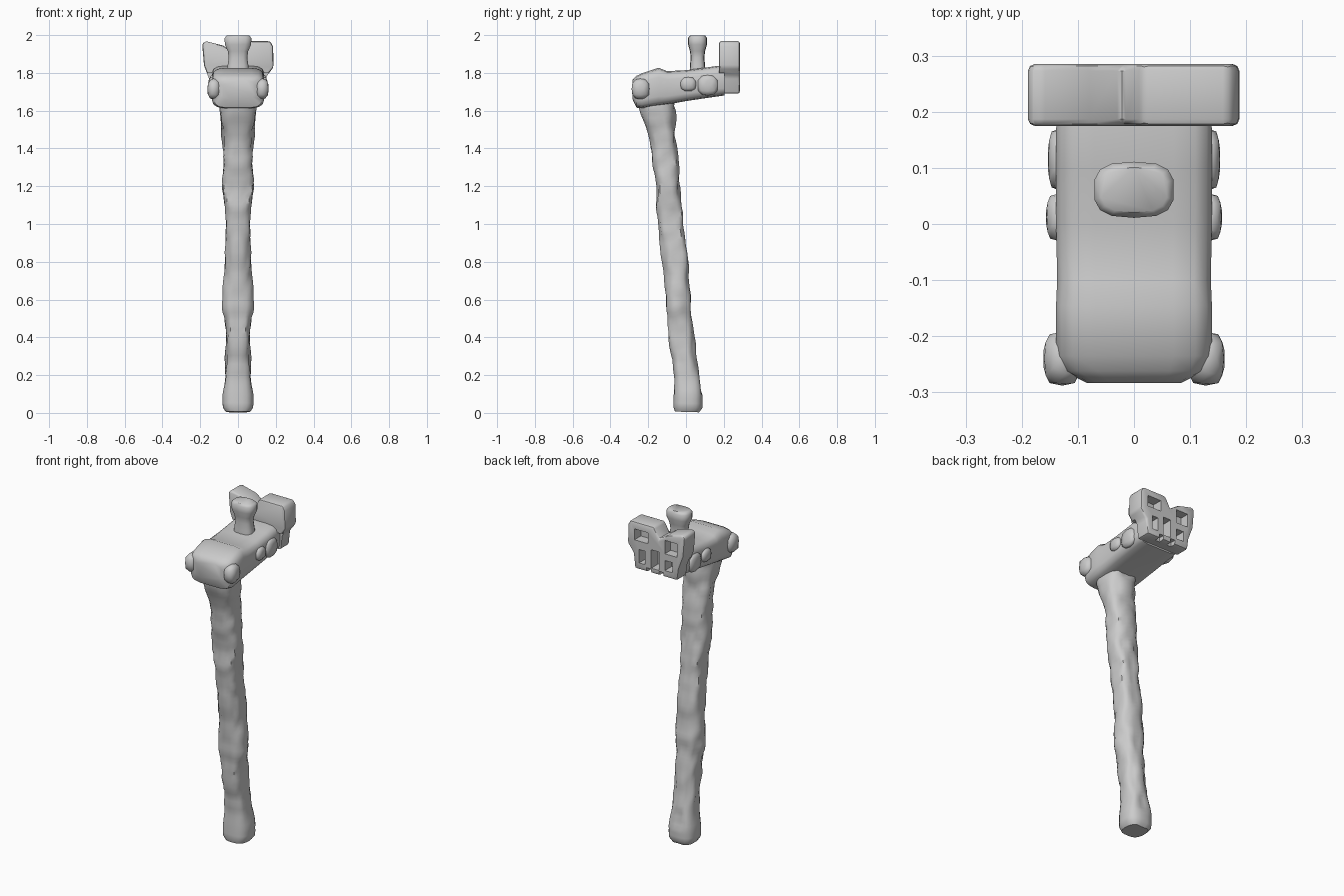
import bpy, bmesh, math
from mathutils import Vector, noise

if "Cube" in bpy.data.objects:
    bpy.data.objects.remove(bpy.data.objects["Cube"])


def finish(name, bm, bevel=0.0, angle=40):
    bmesh.ops.recalc_face_normals(bm, faces=bm.faces)
    me = bpy.data.meshes.new(name)
    bm.to_mesh(me)
    bm.free()
    ob = bpy.data.objects.new(name, me)
    bpy.context.collection.objects.link(ob)
    bpy.ops.object.select_all(action='DESELECT')
    bpy.context.view_layer.objects.active = ob
    ob.select_set(True)
    if bevel:
        m = ob.modifiers.new("bevel", 'BEVEL')
        m.width, m.segments, m.limit_method = bevel, 2, 'ANGLE'
        bpy.ops.object.modifier_apply(modifier=m.name)
    bpy.ops.object.shade_smooth_by_angle(angle=math.radians(angle))
    return ob


def loft(name, rings, angle=40):
    bm = bmesh.new()
    vs = [[bm.verts.new(p) for p in r] for r in rings]
    n = len(vs[0])
    for a, b in zip(vs, vs[1:]):
        for i in range(n):
            bm.faces.new((a[i], a[(i + 1) % n], b[(i + 1) % n], b[i]))
    bm.faces.new(vs[0])
    bm.faces.new(vs[-1])
    return finish(name, bm, angle=angle)


def oval(n, rx, ry, power=1.0):
    # superellipse: power below 1 squares the outline
    pts = []
    for i in range(n):
        a = 2 * math.pi * (i + 0.5) / n
        c, s = math.cos(a), math.sin(a)
        pts.append((rx * math.copysign(abs(c) ** power, c),
                    ry * math.copysign(abs(s) ** power, s)))
    return pts


def interp(table, z):
    for a, b in zip(table, table[1:]):
        if z <= b[0]:
            t = (z - a[0]) / (b[0] - a[0])
            return [u + (v - u) * t for u, v in zip(a, b)][1:]
    return table[-1][1:]


def prism(name, outline, y0, y1, bevel=0.0):
    bm = bmesh.new()
    f = bm.faces.new([bm.verts.new((x, y0, z)) for x, z in outline])
    ext = bmesh.ops.extrude_face_region(bm, geom=[f])['geom']
    bmesh.ops.translate(bm, vec=(0, y1 - y0, 0),
                        verts=[v for v in ext if isinstance(v, bmesh.types.BMVert)])
    return finish(name, bm, bevel)


def lump(name, loc, size, sub=2):
    bm = bmesh.new()
    bmesh.ops.create_icosphere(bm, subdivisions=sub, radius=1)
    for v in bm.verts:
        m = max(abs(c) for c in v.co)
        v.co = v.co.lerp(v.co / m, 0.5)
        v.co = Vector(loc) + Vector([a * b for a, b in zip(v.co, size)])
    return finish(name, bm)


# gnarled handle: z, half width, front y, back y
SHAPE = [(0.005, .065, -.06, .075), (.03, .083, -.068, .088), (.1, .083, -.066, .088),
         (.2, .066, -.062, .072), (.35, .063, -.08, .05), (.52, .068, -.105, .03),
         (.58, .082, -.105, .025), (.8, .076, -.125, .012), (.92, .064, -.14, .005),
         (1.0, .062, -.148, -.004), (1.1, .07, -.158, -.02), (1.25, .078, -.17, -.035),
         (1.4, .08, -.19, -.045), (1.5, .08, -.205, -.05), (1.62, .095, -.25, -.06),
         (1.72, .095, -.24, -.06)]
rings = []
for k in range(76):
    z = 0.005 + k * 1.715 / 75
    hw, yf, yb = interp(SHAPE, z)
    amp = 0.2 * min(1, max(0.1, (z - 0.08) / 0.2))
    ring = []
    for x, y in oval(20, hw, (yb - yf) / 2, 0.75):
        d = Vector((abs(x) / hw * 1.5, y / (yb - yf) * 3.4, z * 7.5))
        k2 = 1 + amp * noise.noise(d) + amp * 0.55 * noise.noise(d * 2.1 + Vector((5, 2, 1)))
        if abs(x) < 0.02 and y > 0 and z < 0.2:
            k2 -= 0.1      # cleft at the foot
        ring.append((x * k2, (yf + yb) / 2 + y * k2, z - 0.03 * y))
    rings.append(ring)
loft("handle", rings, 50)

# hammer head: y, half width, bottom z, top z
HEAD = [(-.283, .085, 1.66, 1.765), (-.262, .128, 1.615, 1.785), (-.235, .14, 1.612, 1.798),
        (-.145, .14, 1.625, 1.828), (-.1, .138, 1.632, 1.81), (0, .14, 1.65, 1.815),
        (.1, .14, 1.665, 1.828), (.17, .14, 1.675, 1.838), (.205, .135, 1.68, 1.835)]
loft("head", [[(x, y, (lo + hi) / 2 + z) for x, z in oval(16, hw, (hi - lo) / 2, 0.42)]
              for y, hw, lo, hi in HEAD], 45)

# weathered lumps on both sides of the head
for s, side in ((-1, "left"), (1, "right")):
    lump("cheek_" + side, (s * .128, -.24, 1.715), (.034, .048, .055))
    lump("side_lump_" + side, (s * .135, .012, 1.74), (.022, .042, .038))
    lump("rear_lump_" + side, (s * .133, .115, 1.735), (.021, .055, .055))

# flared knob on top
KNOB = [(1.79, .06, .042), (1.84, .056, .04), (1.88, .05, .036), (1.915, .055, .04),
        (1.95, .071, .05), (1.985, .072, .05), (1.998, .06, .04)]
loft("knob", [[(x, .061 + y, z) for x, y in oval(14, rx, ry, 0.7)] for z, rx, ry in KNOB], 50)

# back plate with a dipped top edge and tapered lower part
plate = prism("back_plate", [(-.19, 1.955), (-.17, 1.968), (-.08, 1.945), (-.02, 1.905),
                             (.015, 1.968), (.17, 1.968), (.186, 1.94), (.188, 1.83),
                             (.15, 1.78), (.14, 1.69), (-.14, 1.69), (-.15, 1.76),
                             (-.18, 1.84)], .175, .285, .014)


def cut(x0, x1, y0, y1, z0, z1):
    c = prism("cutter", [(x0, z0), (x1, z0), (x1, z1), (x0, z1)], y0, y1)
    c.hide_render = True
    m = plate.modifiers.new("cut", 'BOOLEAN')
    m.operation, m.object, m.solver = 'DIFFERENCE', c, 'EXACT'
    bpy.context.view_layer.objects.active = plate
    bpy.ops.object.modifier_apply(modifier=m.name)
    bpy.data.objects.remove(c)


# recesses in the rear face, notches in the lower edge, thinned lower front
for box in [(.05, .14, .225, .4, 1.86, 1.925), (.07, .11, .22, .4, 1.73, 1.81),
            (-.02, .03, .22, .4, 1.72, 1.83), (-.14, -.06, .23, .4, 1.83, 1.91),
            (-.11, -.06, .22, .4, 1.73, 1.79), (-.3, .3, .1, .203, 1.6, 1.8),
            (.03, .06, .25, .4, 1.6, 1.715), (-.05, -.02, .25, .4, 1.6, 1.715)]:
    cut(*box)
bpy.ops.object.select_all(action='DESELECT')
plate.select_set(True)
bpy.context.view_layer.objects.active = plate
bpy.ops.object.shade_smooth_by_angle(angle=math.radians(40))
